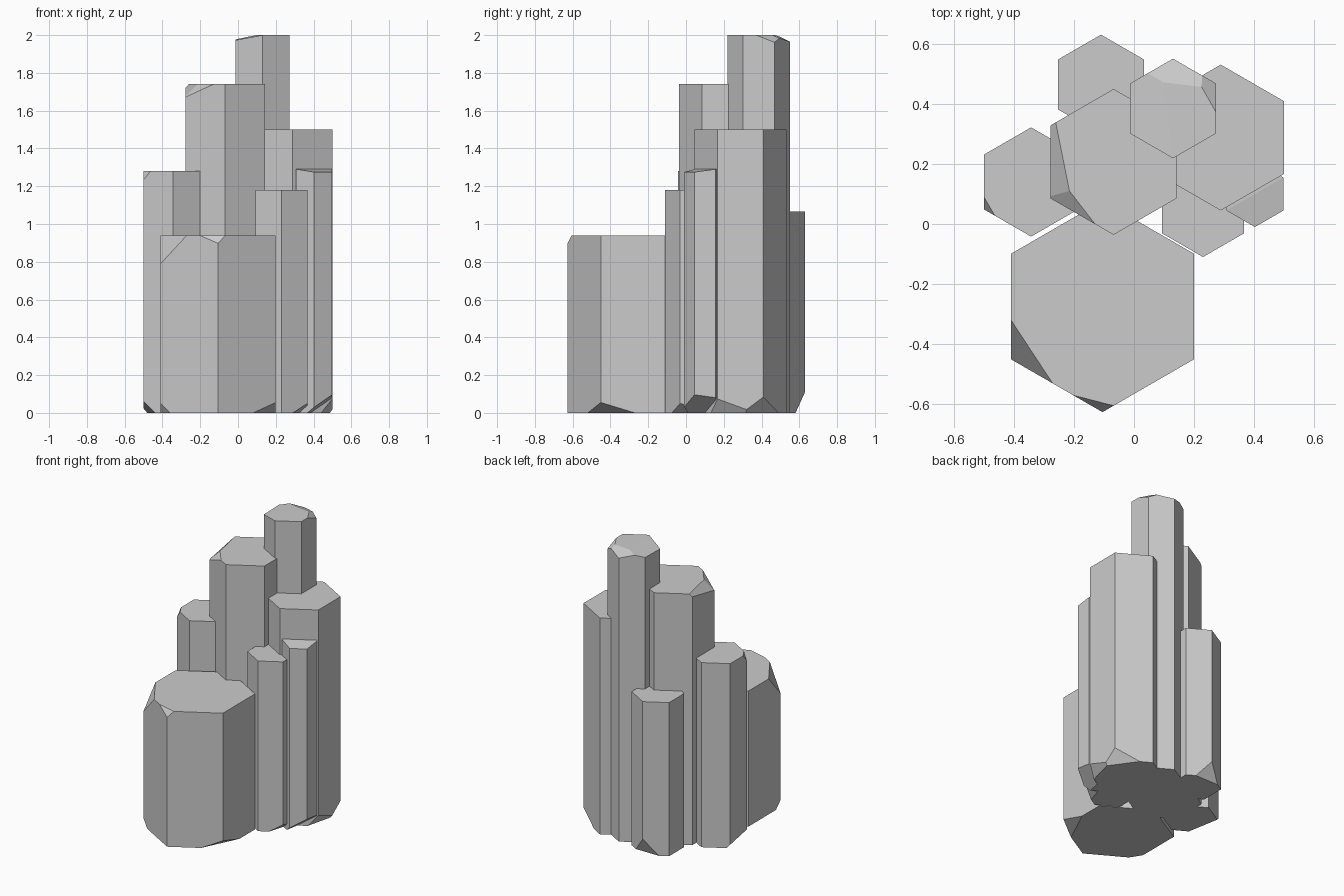
import bpy, bmesh, math
from mathutils import Vector


def column(name, x, y, radius, height, chips=()):
    """Hexagonal prism with chipped corners; each chip is a plane through 3 points."""
    bm = bmesh.new()
    ring = [bm.verts.new((x + radius * math.sin(i * math.pi / 3),
                          y + radius * math.cos(i * math.pi / 3), 0)) for i in range(6)]
    base = bm.faces.new(ring)
    ext = bmesh.ops.extrude_face_region(bm, geom=[base], use_keep_orig=True)
    for v in ext["geom"]:
        if isinstance(v, bmesh.types.BMVert):
            v.co.z = height
    centre = Vector((x, y, height / 2))
    for chip in chips:
        a, b, c = map(Vector, chip)
        n = (b - a).cross(c - a).normalized()
        if n.dot(centre - a) > 0:
            n = -n
        cut = bmesh.ops.bisect_plane(bm, geom=bm.verts[:] + bm.edges[:] + bm.faces[:],
                                     dist=1e-5, plane_co=a, plane_no=n, clear_outer=True)
        bmesh.ops.holes_fill(bm, edges=[e for e in bm.edges if e.is_boundary], sides=0)
    bmesh.ops.recalc_face_normals(bm, faces=bm.faces[:])
    mesh = bpy.data.meshes.new(name)
    bm.to_mesh(mesh)
    bm.free()
    bpy.context.collection.objects.link(bpy.data.objects.new(name, mesh))


# wide front column
column("front_column", -0.105, -0.275, 0.352, 0.94, [
    ((-0.41, -0.32, 0.94), (-0.275, -0.525, 0.94), (-0.41, -0.45, 0.79)),
    ((-0.205, -0.57, 0.94), (-0.07, -0.605, 0.94), (-0.105, -0.625, 0.90)),
    ((0.2, -0.27, 0), (0.08, -0.52, 0), (0.2, -0.45, 0.055)),
    ((-0.41, -0.40, 0), (-0.36, -0.48, 0), (-0.41, -0.45, 0.05))])
# tall centre column
column("centre_column", -0.068, 0.207, 0.243, 1.74, [
    ((-0.26, 0.335, 1.74), (-0.215, 0.11, 1.74), (-0.28, 0.33, 1.72)),
    ((-0.13, 0.0, 1.74), (-0.215, 0.11, 1.74), (-0.28, 0.085, 1.67))])
# left column
column("left_column", -0.343, 0.14, 0.182, 1.28, [
    ((-0.5, 0.09, 1.28), (-0.465, 0.03, 1.28), (-0.5, 0.05, 1.235)),
    ((-0.44, 0.02, 0), (-0.48, 0.24, 0), (-0.5, 0.05, 0.06))])
# tallest column
column("tallest_column", 0.13, 0.385, 0.166, 2.0, [
    ((0.275, 0.37, 2), (0.215, 0.475, 2), (0.275, 0.47, 1.96)),
    ((0.03, 0.48, 2), (0.2, 0.46, 2), (0.13, 0.55, 1.965)),
    ((0.13, 0.22, 2), (0.1, 0.47, 2), (-0.013, 0.30, 1.973))])
# wide right column
column("right_column", 0.289, 0.288, 0.243, 1.5, [
    ((0.497, 0.36, 0), (0.44, 0.13, 0), (0.5, 0.166, 0.075)),
    ((0.49, 0.31, 0), (0.34, 0.52, 0), (0.5, 0.41, 0.085))])
# short back column
column("back_column", -0.11, 0.465, 0.166, 1.065, [
    ((-0.25, 0.58, 0), (0.03, 0.58, 0), (-0.11, 0.63, 0.11))])
# small front-right column
column("small_column", 0.23, 0.048, 0.158, 1.18, [
    ((0.29, -0.075, 0), (0.35, 0.12, 0), (0.367, -0.03, 0.05))])
# thin right column with a slightly sloped top
column("thin_column", 0.403, 0.1, 0.11, 1.29, [
    ((0.308, 0.045, 1.29), (0.497, 0.155, 1.29), (0.45, 0.017, 1.275)),
    ((0.403, -0.01, 0.03), (0.497, 0.045, 0.095), (0.497, 0.155, 0.08))])
